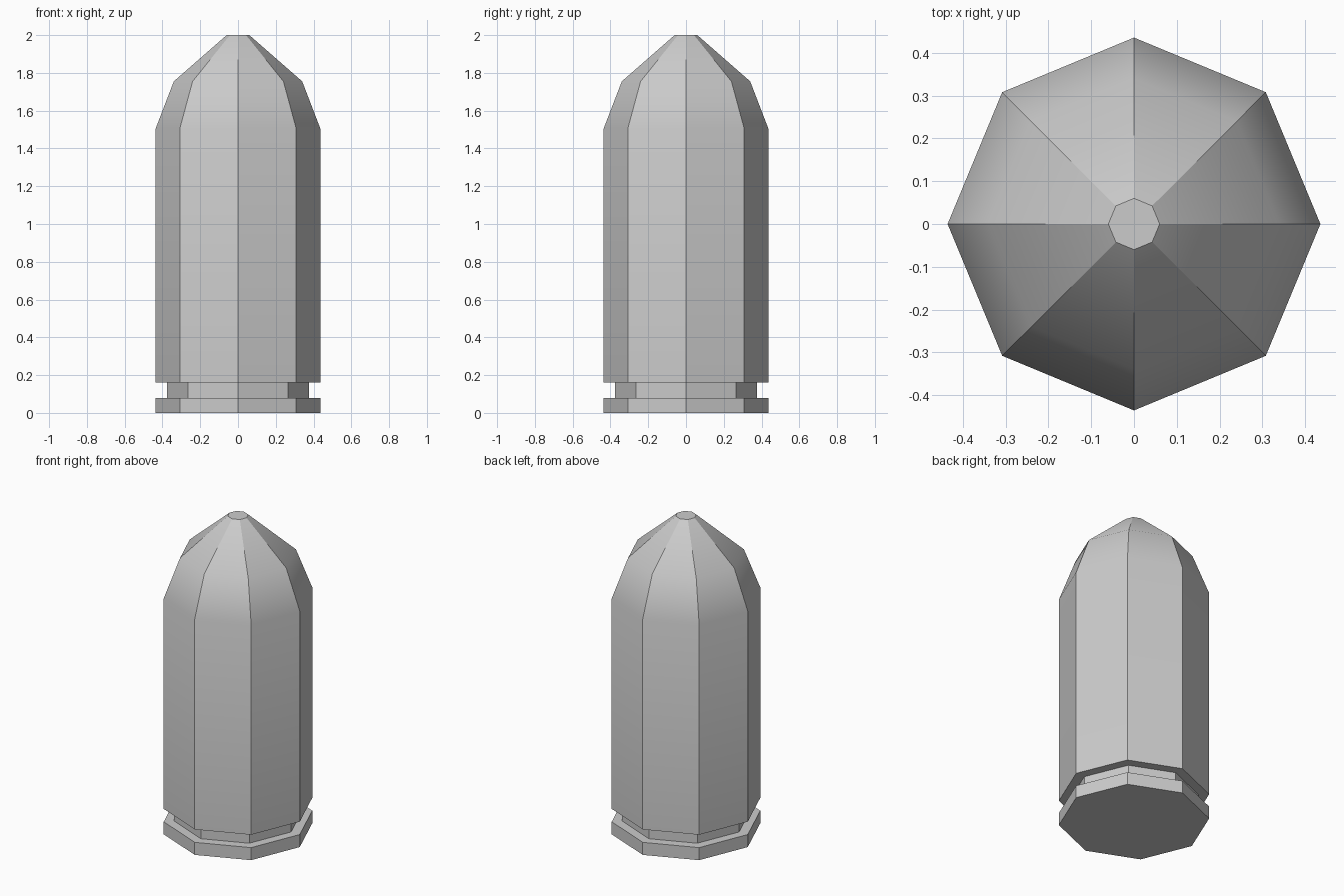
import bpy, bmesh
from math import cos, sin, pi, radians

cube = bpy.data.objects.get("Cube")
if cube:
    bpy.data.objects.remove(cube, do_unlink=True)

# Single metal colour
metal = bpy.data.materials.new("light grey metal")
metal.use_nodes = True
colour = (0.6, 0.6, 0.6, 1.0)
metal.diffuse_color = colour
metal.node_tree.nodes["Principled BSDF"].inputs["Base Color"].default_value = colour

SIDES = 8
# (radius, height) from the rim, through the extractor groove, to the blunt tip
PROFILE = [(0.436, 0), (0.436, 0.08), (0.375, 0.08), (0.375, 0.162),
           (0.436, 0.162), (0.436, 1.505), (0.34, 1.755), (0.06, 2.0)]


def lathe(name, profile):
    """Revolve a profile into a closed eight-sided solid."""
    bm = bmesh.new()
    rings = [[bm.verts.new((r * cos(2 * pi * i / SIDES), r * sin(2 * pi * i / SIDES), z))
              for i in range(SIDES)] for r, z in profile]
    for low, high in zip(rings, rings[1:]):
        for i in range(SIDES):
            j = (i + 1) % SIDES
            bm.faces.new((low[i], low[j], high[j], high[i]))
    bm.faces.new(rings[0][::-1])
    bm.faces.new(rings[-1])
    mesh = bpy.data.meshes.new(name)
    bm.to_mesh(mesh)
    bm.free()
    mesh.materials.append(metal)
    obj = bpy.data.objects.new(name, mesh)
    bpy.context.collection.objects.link(obj)
    return obj


# Body: smooth lengthwise, crisp between the eight sides
body = lathe("bullet_body", PROFILE)
bpy.ops.object.select_all(action="DESELECT")
body.select_set(True)
bpy.context.view_layer.objects.active = body
bpy.ops.object.shade_smooth_by_angle(angle=radians(28.5))
